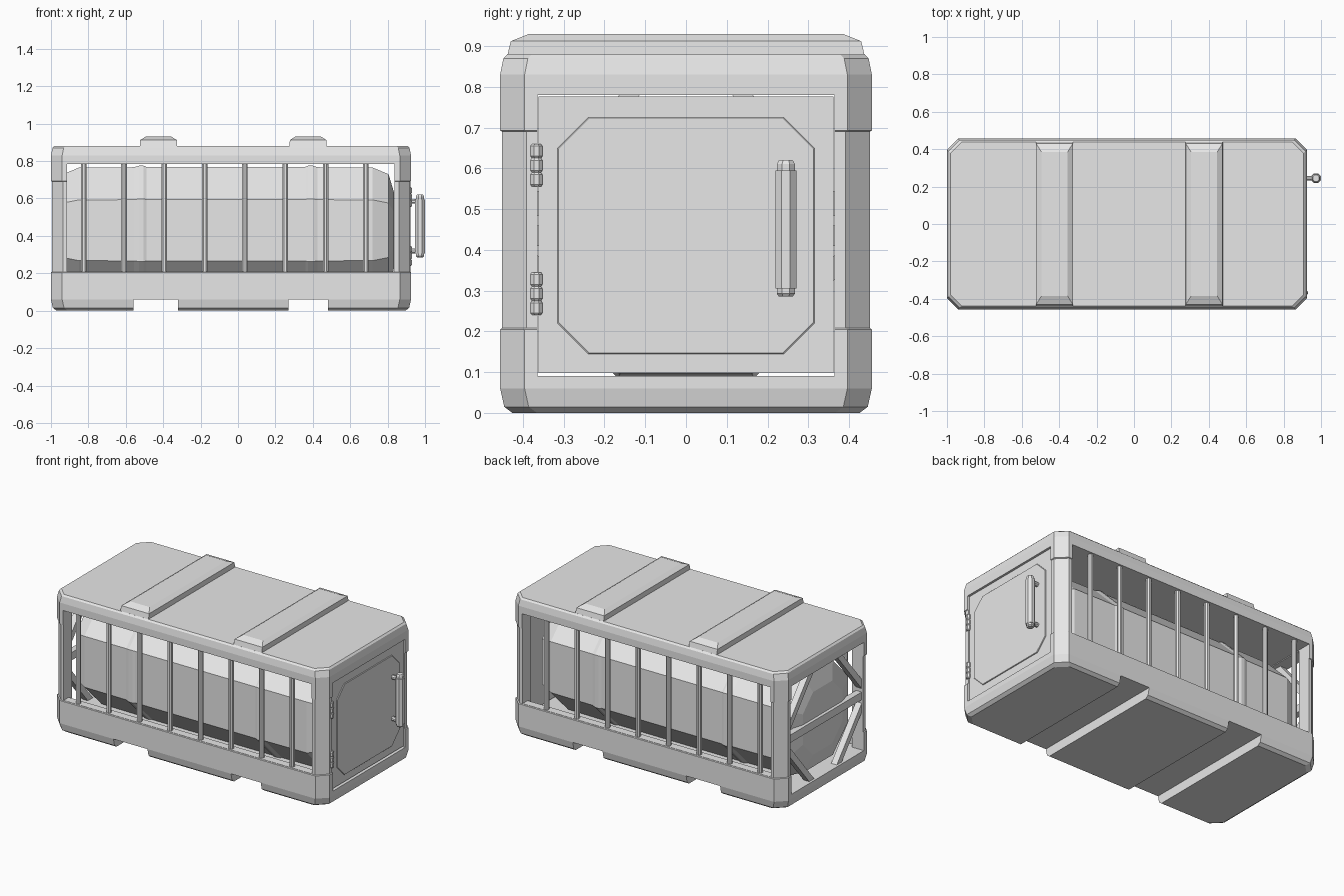
import bpy, bmesh, math
from mathutils import Vector

old = bpy.data.objects.get("Cube")
if old:
    bpy.data.objects.remove(old)

grey = bpy.data.materials.new("light grey")
grey.use_nodes = True
grey.diffuse_color = (0.8, 0.8, 0.8, 1)
grey.node_tree.nodes["Principled BSDF"].inputs["Base Color"].default_value = (0.8, 0.8, 0.8, 1)


def loft(name, rings):
    """Skin a closed solid through rings of equally many points."""
    bm = bmesh.new()
    rows = [[bm.verts.new(p) for p in ring] for ring in rings]
    n = len(rows[0])
    for a, b in zip(rows, rows[1:]):
        for i in range(n):
            j = (i + 1) % n
            bm.faces.new((a[i], a[j], b[j], b[i]))
    bm.faces.new(rows[0])
    bm.faces.new(rows[-1])
    bmesh.ops.recalc_face_normals(bm, faces=bm.faces)
    mesh = bpy.data.meshes.new(name)
    bm.to_mesh(mesh)
    bm.free()
    mesh.materials.append(grey)
    ob = bpy.data.objects.new(name, mesh)
    bpy.context.collection.objects.link(ob)
    return ob


def outline(hx, hy, c=0.0):
    """Rectangle with optional chamfered corners, centred on zero."""
    if not c:
        return [(hx, -hy), (hx, hy), (-hx, hy), (-hx, -hy)]
    return [(hx - c, -hy), (hx, -hy + c), (hx, hy - c), (hx - c, hy),
            (-hx + c, hy), (-hx, hy - c), (-hx, -hy + c), (-hx + c, -hy)]


def box(name, x, y, z):
    (x0, x1), (y0, y1), (z0, z1) = x, y, z
    base = [(x0, y0), (x1, y0), (x1, y1), (x0, y1)]
    return loft(name, [[(a, b, h) for a, b in base] for h in (z0, z1)])


def rod(name, start, end, radii, sides=8):
    """Faceted rod; radii is a list of (fraction along, radius)."""
    start, end = Vector(start), Vector(end)
    q = (end - start).to_track_quat('Z', 'Y')
    rings = []
    for t, r in radii:
        angles = [math.tau * (i + 0.5) / sides for i in range(sides)]
        rings.append([start.lerp(end, t) + q @ Vector((r * math.cos(a), r * math.sin(a), 0))
                      for a in angles])
    return loft(name, rings)


def cut(target, cutter):
    mod = target.modifiers.new("cut", 'BOOLEAN')
    mod.operation, mod.solver, mod.object = 'DIFFERENCE', 'EXACT', cutter
    bpy.context.view_layer.objects.active = target
    bpy.ops.object.modifier_apply(modifier=mod.name)
    bpy.data.objects.remove(cutter)


# Frame: one chamfered block with slightly recessed corner posts
MID = -0.0375
levels = [(0, 0.03), (0.015, 0.01), (0.06, 0), (0.205, 0), (0.208, 0.005), (0.69, 0.005),
          (0.693, 0), (0.83, 0), (0.87, 0.008), (0.88, 0.018)]
frame = loft("cage_frame", [[(MID + x, y, z) for x, y in outline(0.9625 - d, 0.456 - d, 0.06)]
                            for z, d in levels])
cut(frame, box("cavity_cutter", (-0.915, 0.838), (-0.4, 0.4), (0.09, 0.785)))
cut(frame, box("window_cutter", (-0.915, 0.838), (-0.6, 0.6), (0.21, 0.785)))
cut(frame, box("end_cutter", (-1.2, 1.2), (-0.365, 0.365), (0.09, 0.78)))
for x in ((-0.56, -0.32), (0.27, 0.48)):
    cut(frame, box("fork_slot_cutter", x, (-0.6, 0.6), (-0.1, 0.06)))

# Roof ribs with sloped shoulders
for i, cx in enumerate((-0.425, 0.375)):
    loft("roof_rib_%d" % (i + 1), [[(cx + x, y, z) for x, y in outline(hx, hy)]
         for z, hx, hy in ((0.87, 0.1, 0.44), (0.912, 0.098, 0.43), (0.93, 0.07, 0.385))])

# Side bars
for side, y in (("front", -0.43), ("back", 0.43)):
    for i in range(8):
        x = -0.825 + i * 0.2155
        rod("%s_bar_%d" % (side, i + 1), (x, y, 0.19), (x, y, 0.80), [(0, 0.016), (1, 0.016)])

# Tank: octagonal rings along x, mirrored about its middle
half = [(0.9, 0.2), (0.87, 0.3), (0.785, 0.335), (0.49, 0.337), (0.465, 0.345),
        (0.44, 0.345), (0.425, 0.339)]
stations = [(-x, r) for x, r in half] + [(x, r) for x, r in reversed(half)]
loft("tank", [[(-0.065 + x, y, 0.43 + z) for y, z in outline(r, r, r * 0.515)]
              for x, r in stations])

# Open end: middle rail and corner braces
box("end_rail", (-0.985, -0.945), (-0.37, 0.37), (0.41, 0.46))
for sy in (-1, 1):
    for zc, sz in ((0.09, 1), (0.78, -1)):
        strip = [(0.375, 0.25), (0.375, 0.31), (0.11, -0.005), (0.16, -0.005)]
        strip = [strip[0], strip[1], strip[2], strip[3]]
        loft("end_brace", [[(x, sy * y, zc + sz * z) for y, z in strip]
                           for x in (-0.985, -0.945)])

# Door with a raised octagonal panel
box("door", (0.875, 0.915), (-0.362, 0.362), (0.098, 0.776))
loft("door_panel", [[(x, y, 0.435 + z) for y, z in outline(0.315 - d, 0.29 - d, 0.075)]
                    for x, d in ((0.91, 0), (0.919, 0), (0.921, 0.002))])

# Hinges: three knuckles each
for name, z in (("lower_hinge", 0.24), ("upper_hinge", 0.555)):
    for k in range(3):
        z0 = z + k * 0.035
        rod("%s_knuckle_%d" % (name, k + 1), (0.915, -0.367, z0), (0.915, -0.367, z0 + 0.035),
            [(0, 0.012), (0.15, 0.016), (0.85, 0.016), (1, 0.012)])

# Handle: grip, end caps and standoffs
HX, HY = 0.973, 0.245
rod("handle_grip", (HX, HY, 0.305), (HX, HY, 0.595), [(0, 0.028), (1, 0.028)])
for name, z0, z1 in (("lower", 0.31, 0.285), ("upper", 0.59, 0.62)):
    rod("handle_%s_cap" % name, (HX, HY, z0), (HX, HY, z1), [(0, 0.024), (0.7, 0.024), (1, 0.018)])
    zm = 0.32 if name == "lower" else 0.585
    rod("handle_%s_standoff" % name, (0.91, HY, zm), (HX, HY, zm), [(0, 0.014), (1, 0.014)])
